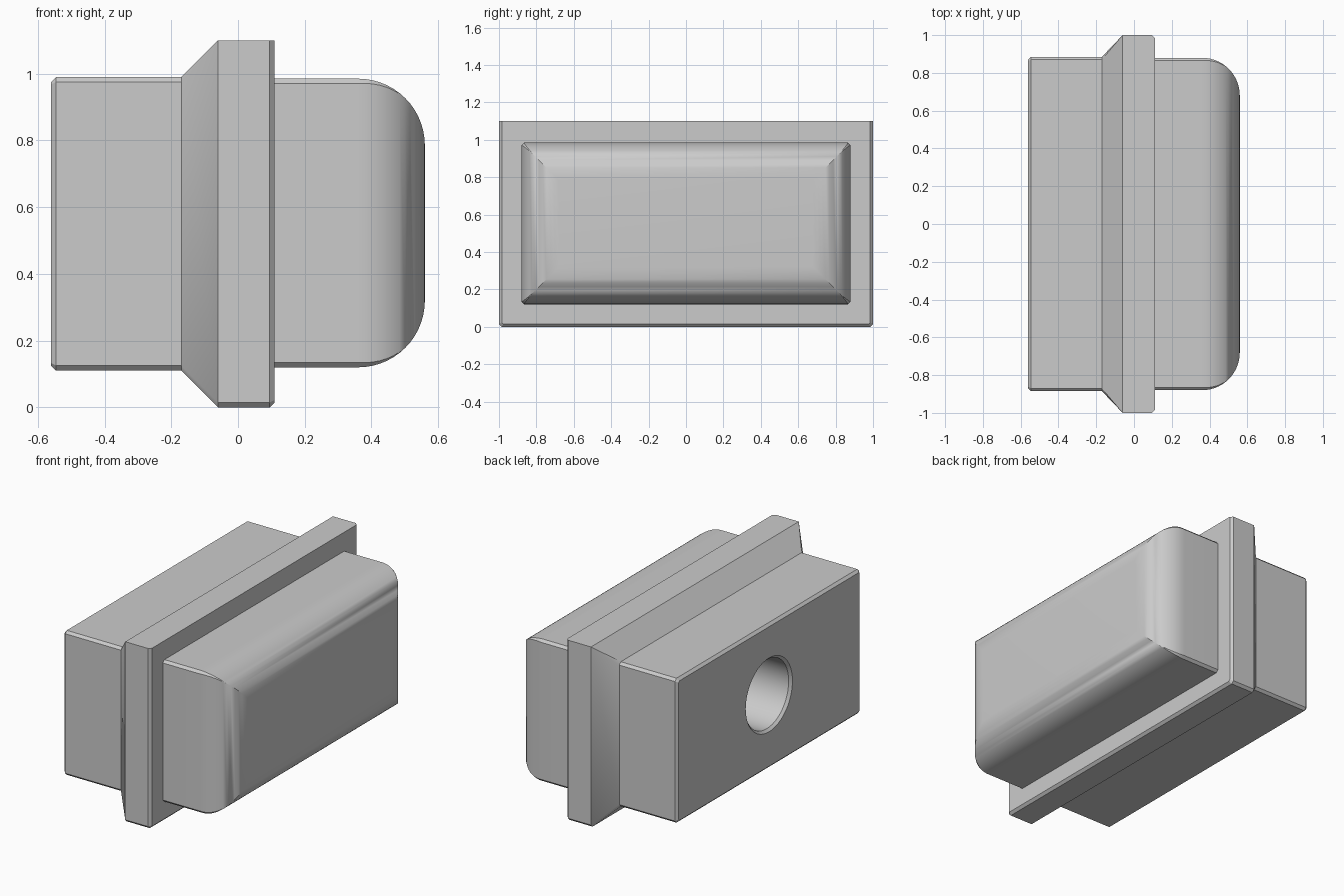
import bpy, bmesh, math

old = bpy.data.objects.get("Cube")
if old:
    bpy.data.objects.remove(old, do_unlink=True)

grey = bpy.data.materials.new("plain grey")
grey.use_nodes = True
grey.diffuse_color = (0.6, 0.6, 0.6, 1)
grey.node_tree.nodes["Principled BSDF"].inputs["Base Color"].default_value = (0.6, 0.6, 0.6, 1)


def section(x, half_y, bottom, top, cut_low, cut_high):
    """Rectangle across x with chamfered lower and upper corners."""
    half = [(half_y - cut_low, bottom), (half_y, bottom + cut_low),
            (half_y, top - cut_high), (half_y - cut_high, top)]
    return [(x, y, z) for y, z in half] + [(x, -y, z) for y, z in reversed(half)]


def circle(x, radius, z, sides=48):
    turn = math.tau / sides
    return [(x, radius * math.cos(i * turn), z + radius * math.sin(i * turn))
            for i in range(sides)]


def loft(name, rings):
    """Skin a row of equal-count rings and cap both ends."""
    bm = bmesh.new()
    loops = [[bm.verts.new(p) for p in ring] for ring in rings]
    count = len(loops[0])
    for a, b in zip(loops, loops[1:]):
        for i in range(count):
            j = (i + 1) % count
            bm.faces.new((a[i], a[j], b[j], b[i]))
    bm.faces.new(loops[0])
    bm.faces.new(loops[-1])
    bmesh.ops.remove_doubles(bm, verts=bm.verts, dist=0.0002)
    bmesh.ops.recalc_face_normals(bm, faces=bm.faces)
    mesh = bpy.data.meshes.new(name)
    bm.to_mesh(mesh)
    bm.free()
    mesh.materials.append(grey)
    obj = bpy.data.objects.new(name, mesh)
    bpy.context.collection.objects.link(obj)
    return obj


c = 0.015  # small edge chamfer

# rear block
rings = [section(-0.56, 0.885 - c, 0.11 + c, 0.99 - c, c / 2, c / 2),
         section(-0.56 + c, 0.885, 0.11, 0.99, c, c),
         section(-0.17, 0.885, 0.11, 0.99, c, c)]

# flange with sloped rear, crisp upper edges
rings += [section(-0.06, 1, 0, 1.1, c, 0),
          section(0.11 - c, 1, 0, 1.1, c, 0),
          section(0.11, 1 - c, c, 1.1, c / 2, 0)]

# cushion-shaped nose, rounded toward its end
rings.append(section(0.11, 0.88, 0.12, 0.985, c, c))
radius, steps = 0.2, 14
for i in range(steps + 1):
    angle = math.pi / 2 * i / steps
    inset = radius * (1 - math.cos(angle))
    cut = c * max(0, 1 - angle / 0.8)
    rings.append(section(0.56 - radius + radius * math.sin(angle), 0.88 - inset,
                         0.12 + inset, 0.985 - inset, cut, cut))

body = loft("flanged_plug_body", rings)

# round socket with a chamfered mouth in the rear face
hole_z, hole_r = 0.56, 0.21
cutter = loft("socket_cutter", [circle(-0.56 - c, hole_r + 2 * c, hole_z),
                                circle(-0.56 + c, hole_r, hole_z),
                                circle(0.04, hole_r, hole_z)])
cutter.hide_render = True
socket = body.modifiers.new("socket", 'BOOLEAN')
socket.operation = 'DIFFERENCE'
socket.solver = 'EXACT'
socket.object = cutter

bpy.ops.object.select_all(action='DESELECT')
body.select_set(True)
bpy.context.view_layer.objects.active = body
bpy.ops.object.modifier_apply(modifier="socket")
bpy.data.objects.remove(cutter, do_unlink=True)
bpy.ops.object.shade_smooth_by_angle(angle=math.radians(30))
